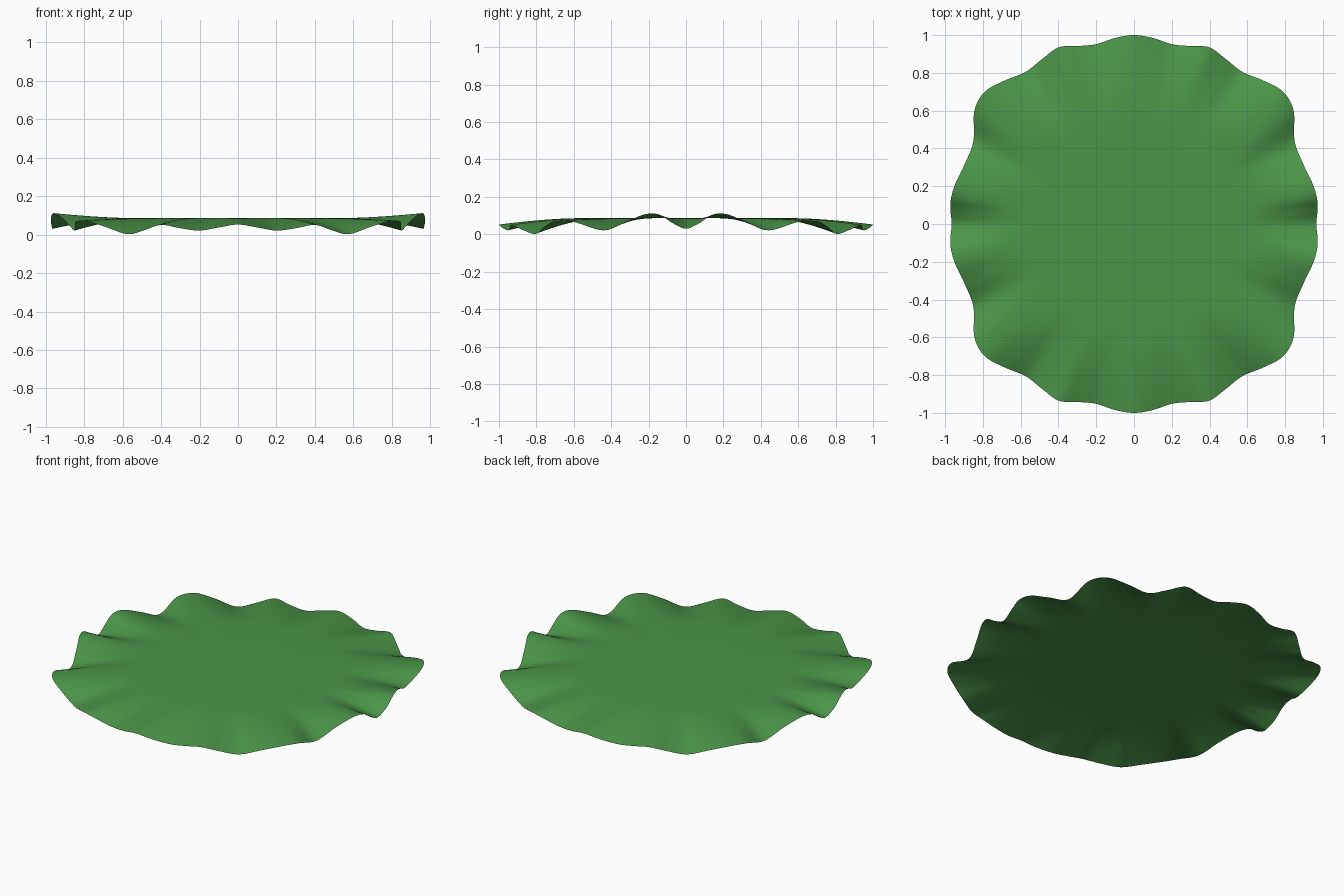
import bpy, bmesh
from mathutils import Vector

if "Cube" in bpy.data.objects:
    bpy.data.objects.remove(bpy.data.objects["Cube"])

FLAT = 0.086   # height of the flat middle
SEG = 6        # spline steps between rim points
START = 0.58   # fraction of the radius where the ruffle begins

# One quarter of the ruffled rim, back tip to right side
quarter = [
    (0.00, 1.00, 0.052), (0.10, 0.985, 0.037), (0.20, 0.952, 0.021),
    (0.30, 0.942, 0.033), (0.40, 0.935, 0.050), (0.49, 0.87, 0.022),
    (0.575, 0.805, 0.002), (0.69, 0.757, 0.040), (0.79, 0.70, 0.070),
    (0.845, 0.60, 0.066), (0.85, 0.44, 0.021), (0.895, 0.32, 0.068),
    (0.945, 0.215, 0.108), (0.968, 0.14, 0.104), (0.972, 0.075, 0.062),
    (0.965, 0.00, 0.030),
]
# Mirror to the full loop
half = quarter + [(x, -y, z) for x, y, z in quarter[-2::-1]]
loop = half + [(-x, y, z) for x, y, z in half[-2:0:-1]]
pts = [Vector(p) for p in loop]


def smooth_loop(p, n):
    out = []
    for i in range(len(p)):
        a, b, c, d = (p[(i + k) % len(p)] for k in (-1, 0, 1, 2))
        for s in range(n):
            t = s / n
            out.append(0.5 * (2 * b + (c - a) * t + (2 * a - 5 * b + 4 * c - d) * t * t
                              + (3 * b - a - 3 * c + d) * t ** 3))
    return out


rim = smooth_loop(pts, SEG)

# Leaf sheet: rings from the centre out, ruffle growing towards the rim
bm = bmesh.new()
centre = bm.verts.new((0, 0, FLAT))
rings = []
for t in [0.3, START] + [START + (1 - START) * k / 14 for k in range(1, 15)]:
    f = max(0, (t - START) / (1 - START)) ** 1.6
    rings.append([bm.verts.new((p.x * t, p.y * t, FLAT + (p.z - FLAT) * f)) for p in rim])
n = len(rim)
for i in range(n):
    j = (i + 1) % n
    bm.faces.new((centre, rings[0][j], rings[0][i]))
    for a, b in zip(rings, rings[1:]):
        bm.faces.new((a[i], a[j], b[j], b[i]))
bmesh.ops.recalc_face_normals(bm, faces=bm.faces)
bm.normal_update()
if sum(f.normal.z for f in bm.faces) < 0:
    bmesh.ops.reverse_faces(bm, faces=bm.faces)
for f in bm.faces:
    f.smooth = True

mesh = bpy.data.meshes.new("ruffled_leaf")
bm.to_mesh(mesh)
bm.free()
leaf = bpy.data.objects.new("ruffled_leaf", mesh)
bpy.context.collection.objects.link(leaf)

# Leaf green
mat = bpy.data.materials.new("leaf_green")
mat.diffuse_color = (0.07, 0.30, 0.065, 1)
mat.use_nodes = True
mat.node_tree.nodes["Principled BSDF"].inputs["Base Color"].default_value = mat.diffuse_color
mesh.materials.append(mat)
